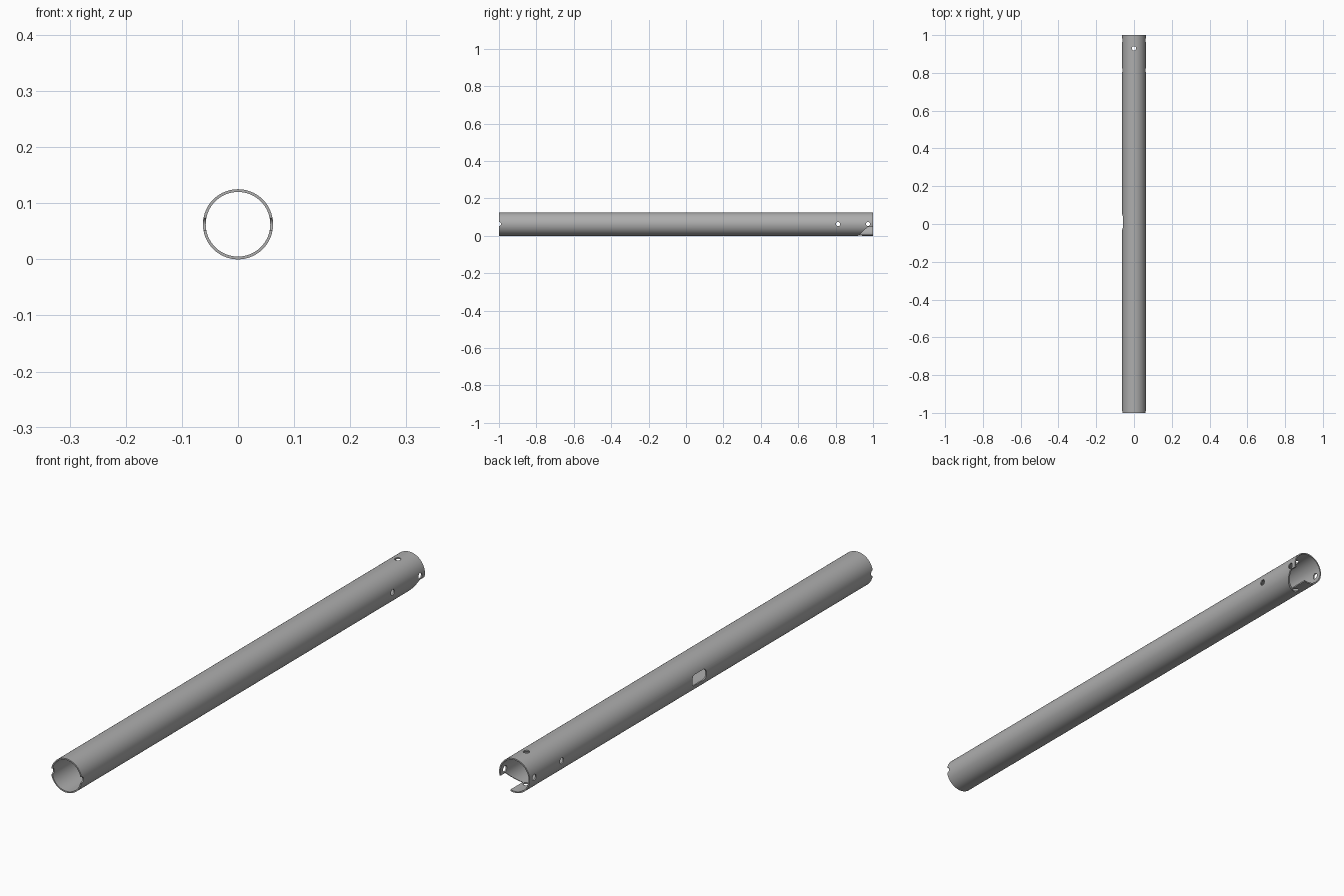
import bpy, bmesh, math
from mathutils import Matrix, Vector

if "Cube" in bpy.data.objects:
    bpy.data.objects.remove(bpy.data.objects["Cube"], do_unlink=True)

R, WALL, HALF = 0.0625, 0.005, 1.0
HOLE = 0.011

steel = bpy.data.materials.new("grey metal")
steel.use_nodes = True
GREY = (0.42, 0.42, 0.42, 1)
steel.diffuse_color = GREY
steel.node_tree.nodes["Principled BSDF"].inputs["Base Color"].default_value = GREY


def make_object(name, bm):
    bmesh.ops.recalc_face_normals(bm, faces=bm.faces)
    mesh = bpy.data.meshes.new(name)
    bm.to_mesh(mesh)
    bm.free()
    mesh.materials.append(steel)
    obj = bpy.data.objects.new(name, mesh)
    bpy.context.collection.objects.link(obj)
    return obj


def prism(outline, x0, x1):
    """Extrude a (y, z) outline along x."""
    bm = bmesh.new()
    face = bm.faces.new([bm.verts.new((x0, y, z)) for y, z in outline])
    new = bmesh.ops.extrude_face_region(bm, geom=[face])["geom"]
    verts = [v for v in new if isinstance(v, bmesh.types.BMVert)]
    bmesh.ops.translate(bm, verts=verts, vec=(x1 - x0, 0, 0))
    return bm


def rounded(y, z, length, height, radius, steps=8):
    """Outline of a rounded rectangle; a circle when the sides equal 2 * radius."""
    points = []
    for corner, (sy, sz) in enumerate([(1, 1), (-1, 1), (-1, -1), (1, -1)]):
        for i in range(steps):
            a = (corner + (i + 0.5) / steps) * math.pi / 2
            points.append((y + sy * (length / 2 - radius) + radius * math.cos(a),
                           z + sz * (height / 2 - radius) + radius * math.sin(a)))
    return points


def circle(y, z):
    return rounded(y, z, 2 * HOLE, 2 * HOLE, HOLE)


# Hollow tube: square wall section swept around the long axis
bm = bmesh.new()
section = [(R, -HALF), (R, HALF), (R - WALL, HALF), (R - WALL, -HALF)]
verts = [bm.verts.new((r, y, 0)) for r, y in section]
edges = [bm.edges.new((verts[i], verts[(i + 1) % 4])) for i in range(4)]
bmesh.ops.spin(bm, geom=verts + edges, cent=(0, 0, 0), axis=(0, 1, 0),
               angle=2 * math.pi, steps=96, use_merge=True)
bmesh.ops.remove_doubles(bm, verts=bm.verts, dist=1e-5)
bmesh.ops.translate(bm, verts=bm.verts, vec=(0, 0, R))
tube = make_object("tube", bm)

# Cross holes near the back, and half-round notches at the front end
cuts = [prism(circle(y, R), -0.1, 0.1) for y in (0.813, 0.973, -HALF)]

# Vertical hole through top and bottom
vertical = prism(circle(0.93, 0), -0.1, 0.1)
bmesh.ops.rotate(vertical, verts=vertical.verts, cent=(0, 0, 0),
                 matrix=Matrix.Rotation(math.pi / 2, 3, "Y"))
bmesh.ops.translate(vertical, verts=vertical.verts, vec=(0, 0, R))
cuts.append(vertical)

# Rounded window in one side at mid length
cuts.append(prism(rounded(0.01, R, 0.08, 0.04, 0.014), -0.1, -0.03))

# Slanted corner opening at the lower back end
cuts.append(prism([(0.91, -0.01), (0.972, 0.048), (1.1, 0.048), (1.1, -0.01)], 0.016, 0.1))

for cut in cuts:
    cutter = make_object("cutter", cut)
    cutter.hide_render = True
    mod = tube.modifiers.new("cut", "BOOLEAN")
    mod.operation, mod.solver, mod.object = "DIFFERENCE", "EXACT", cutter
    bpy.context.view_layer.objects.active = tube
    bpy.ops.object.modifier_apply(modifier=mod.name)
    bpy.data.objects.remove(cutter, do_unlink=True)

# Smooth the round walls, keep cut rims sharp
bpy.ops.object.select_all(action="DESELECT")
tube.select_set(True)
bpy.context.view_layer.objects.active = tube
bpy.ops.object.shade_smooth_by_angle(angle=math.radians(30))
